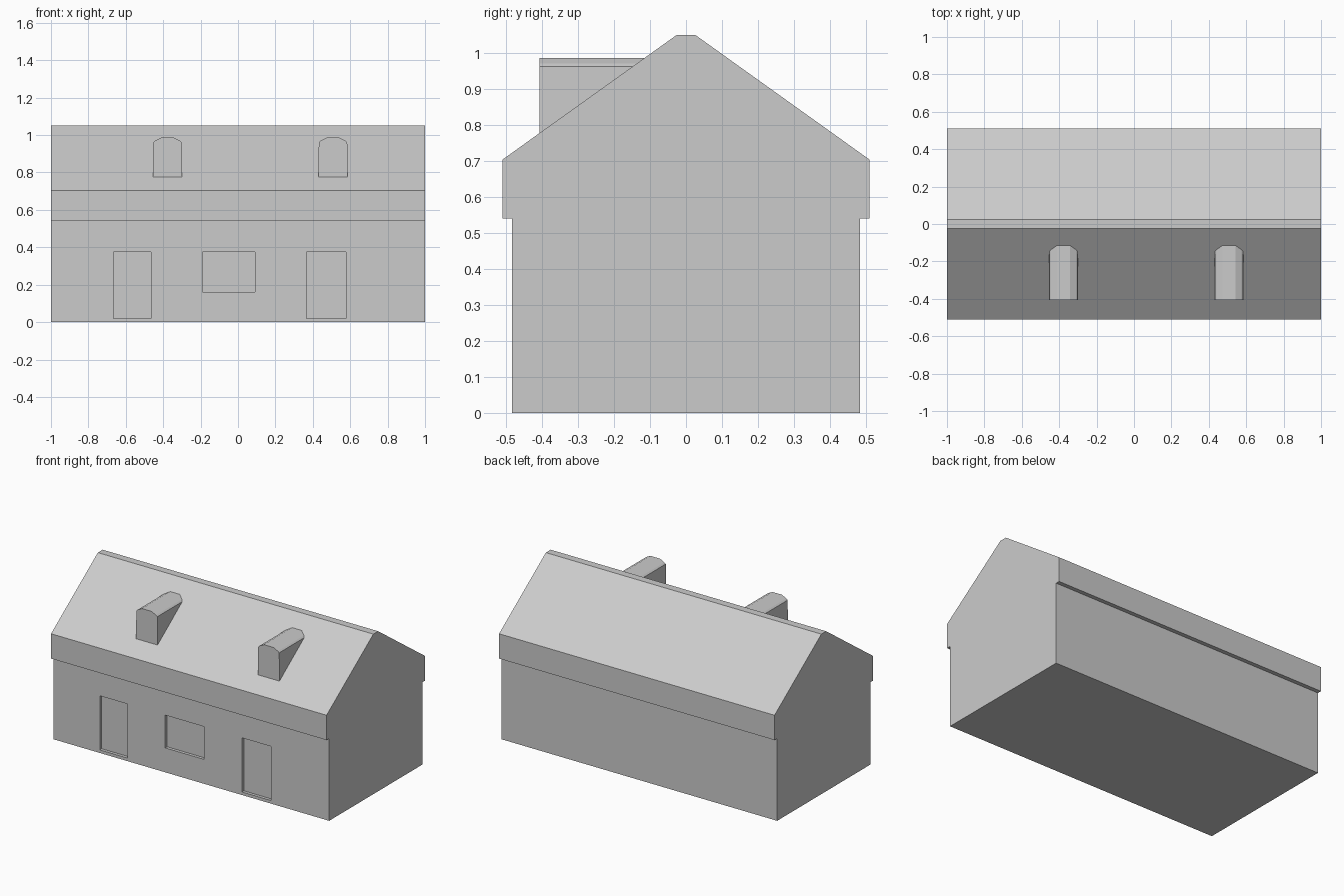
import bpy, bmesh

if "Cube" in bpy.data.objects:
    bpy.data.objects.remove(bpy.data.objects["Cube"])

grey = bpy.data.materials.new("plain_grey")
grey.diffuse_color = (0.6, 0.6, 0.6, 1)
grey.use_nodes = True
grey.node_tree.nodes["Principled BSDF"].inputs["Base Color"].default_value = grey.diffuse_color


def loft(name, loop_a, loop_b):
    """Closed solid between two matching loops of points."""
    bm = bmesh.new()
    a = [bm.verts.new(p) for p in loop_a]
    b = [bm.verts.new(p) for p in loop_b]
    n = len(a)
    bm.faces.new(a)
    bm.faces.new(b[::-1])
    for i in range(n):
        j = (i + 1) % n
        bm.faces.new((a[i], b[i], b[j], a[j]))
    bmesh.ops.remove_doubles(bm, verts=bm.verts, dist=0.0005)
    bmesh.ops.recalc_face_normals(bm, faces=bm.faces)
    mesh = bpy.data.meshes.new(name)
    bm.to_mesh(mesh)
    bm.free()
    mesh.materials.append(grey)
    ob = bpy.data.objects.new(name, mesh)
    bpy.context.collection.objects.link(ob)
    return ob


# House: gable profile with overhanging eaves, extruded along x
half = [(0.483, 0), (0.483, 0.54), (0.51, 0.54), (0.51, 0.703), (0.025, 1.05)]
profile = half + [(-y, z) for y, z in reversed(half)]
house = loft("house_body", [(-1, y, z) for y, z in profile],
             [(1, y, z) for y, z in profile])

# Recessed doors and window in the front wall
openings = {"left_door": (-0.665, -0.465, 0.02, 0.375),
            "window": (-0.19, 0.09, 0.16, 0.375),
            "right_door": (0.367, 0.578, 0.02, 0.375)}
for name, (x0, x1, z0, z1) in openings.items():
    rect = [(x0, z0), (x1, z0), (x1, z1), (x0, z1)]
    cutter = loft(name + "_cutter", [(x, -0.6, z) for x, z in rect],
                  [(x, -0.463, z) for x, z in rect])
    cutter.hide_render = True
    cutter.hide_set(True)
    mod = house.modifiers.new(name, 'BOOLEAN')
    mod.operation = 'DIFFERENCE'
    mod.solver = 'EXACT'
    mod.object = cutter

# Dormers: arched front swept straight back until it meets the roof slope
FRONT_Y = -0.407
SLOPE = (1.05 - 0.703) / (0.51 - 0.025)


def roof_y(z):
    return -0.51 + (z - 0.703) / SLOPE


base_z = 0.703 + (0.51 + FRONT_Y) * SLOPE
arch = [(-0.078, base_z), (0.078, base_z), (0.076, 0.962), (0.066, 0.97), (0.034, 0.986),
        (-0.034, 0.986), (-0.066, 0.97), (-0.076, 0.962)]
for name, cx in (("left_dormer", -0.377), ("right_dormer", 0.508)):
    loft(name, [(cx + x, FRONT_Y, z) for x, z in arch],
         [(cx + x, roof_y(z), z) for x, z in arch])
